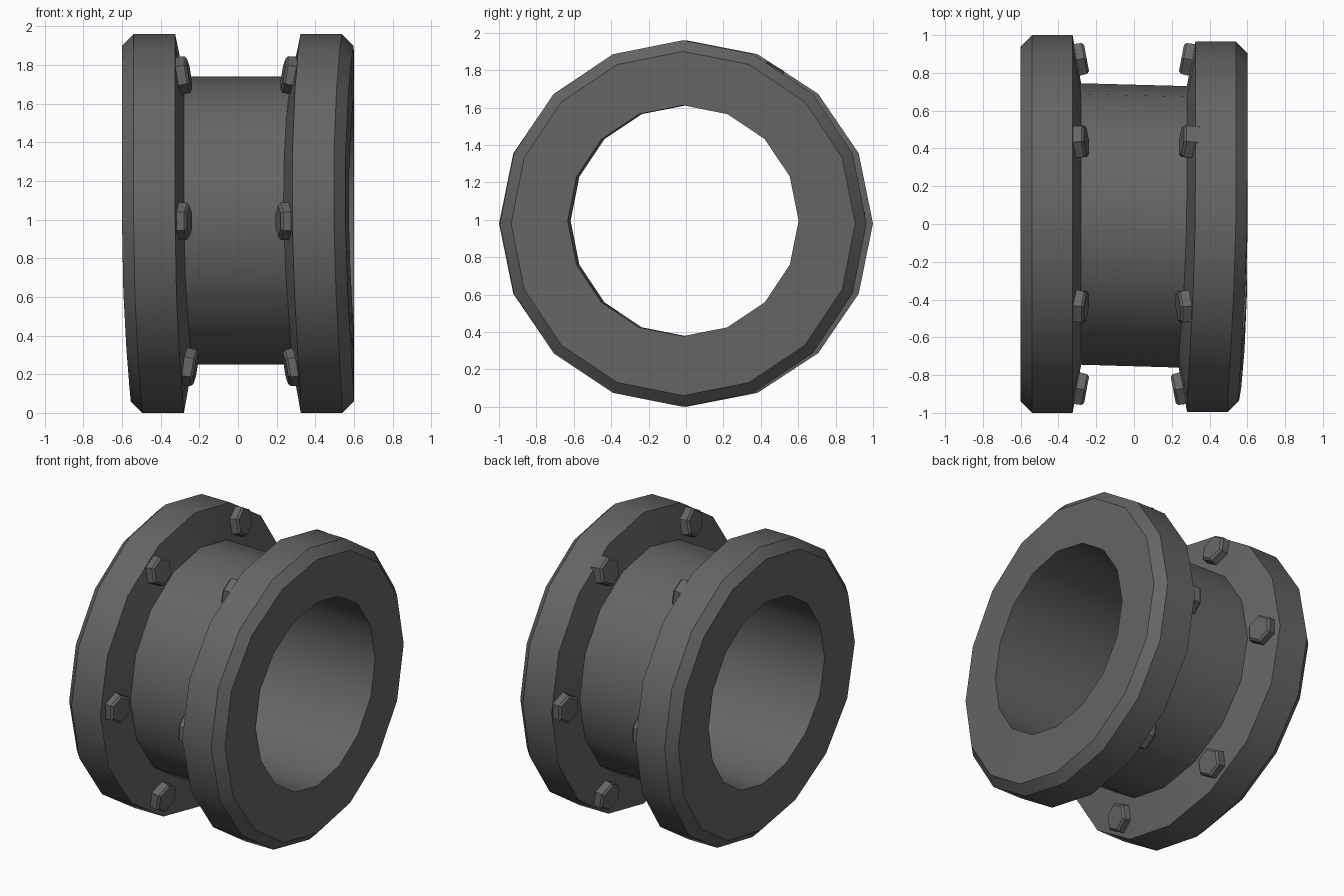
import bpy, bmesh, math
from mathutils import Vector, Matrix

old = bpy.data.objects.get("Cube")
if old:
    bpy.data.objects.remove(old, do_unlink=True)

SIDES = 16
AXIS_Z = 0.98

iron = bpy.data.materials.new("dark_grey_iron")
iron.use_nodes = True
GREY = (0.13, 0.13, 0.13, 1)
iron.diffuse_color = GREY
iron.node_tree.nodes["Principled BSDF"].inputs["Base Color"].default_value = GREY


def dent(side, angle):
    """Inward push of a flange; angle runs from the top towards +y."""
    centre = math.radians(-80 if side > 0 else 180)
    return -side * 0.045 * max(0, math.cos(angle - centre)) ** 2


def finish(bm, name):
    bmesh.ops.recalc_face_normals(bm, faces=bm.faces)
    mesh = bpy.data.meshes.new(name)
    bm.to_mesh(mesh)
    bm.free()
    obj = bpy.data.objects.new(name, mesh)
    bpy.context.collection.objects.link(obj)
    mesh.materials.append(iron)
    bpy.ops.object.select_all(action='DESELECT')
    obj.select_set(True)
    bpy.context.view_layer.objects.active = obj
    bpy.ops.object.shade_smooth_by_angle(angle=math.radians(30))
    return obj


# Flange section from the bore to the pipe: distance along x, radius, dent share
SECTION = [(0.6, 0.617, 0.6), (0.6, 0.92, 1), (0.54, 0.98, 1),
           (0.325, 0.98, 1), (0.28, 0.745, 1)]


def add_ring(bm, side, x, radius, share):
    ring = []
    for i in range(SIDES):
        a = math.tau * i / SIDES
        wide = radius * (1.02 if side < 0 and radius > 0.9 else 1)
        shift = -0.015 if side > 0 else 0
        lift = 0.015 if radius < 0.9 else 0
        ring.append(bm.verts.new((side * x + share * dent(side, a),
                                  wide * math.sin(a) + shift,
                                  AXIS_Z + lift + radius * math.cos(a))))
    return ring


# Flanged pipe: one closed section swept round the x axis
bm = bmesh.new()
rings = [add_ring(bm, -1, *p) for p in SECTION]
rings += [add_ring(bm, 1, *p) for p in reversed(SECTION)]
for a, b in zip(rings, rings[1:] + rings[:1]):
    for i in range(SIDES):
        j = (i + 1) % SIDES
        bm.faces.new((a[i], a[j], b[j], b[i]))
finish(bm, "flanged_pipe")


# Hexagonal bolt heads on the inner flange faces
def add_bolt(side, index):
    angle = math.tau * index / 6 + math.pi / 2
    outward = Vector((0, math.sin(angle), math.cos(angle)))
    normal = (Vector((-side, 0, 0)) + outward * 0.19).normalized()
    tangent = Vector((1, 0, 0)).cross(outward)
    frame = Matrix((tangent, normal.cross(tangent), normal)).transposed().to_4x4()
    base = Vector((side * 0.325 + dent(side, angle), 0, AXIS_Z + 0.012)) + outward * 0.865
    bm = bmesh.new()
    bmesh.ops.create_cone(bm, cap_ends=True, segments=6, radius1=0.1,
                          radius2=0.095, depth=0.08)
    # put a hexagon corner on the tangent and soften the outer rim
    corner = max(bm.verts, key=lambda v: v.co.xy.length).co
    turn = Matrix.Rotation(-math.atan2(corner.y, corner.x), 4, 'Z')
    bmesh.ops.transform(bm, matrix=turn, verts=bm.verts)
    rim = [e for e in bm.edges if all(v.co.z > 0 for v in e.verts)]
    bmesh.ops.bevel(bm, geom=rim, offset=0.012, segments=1, affect='EDGES')
    place = Matrix.Translation(base + normal * 0.035) @ frame
    bmesh.ops.transform(bm, matrix=place, verts=bm.verts)
    finish(bm, f"{'left' if side > 0 else 'right'}_bolt_{index + 1}")


for side in (-1, 1):
    for index in range(6):
        add_bolt(side, index)
